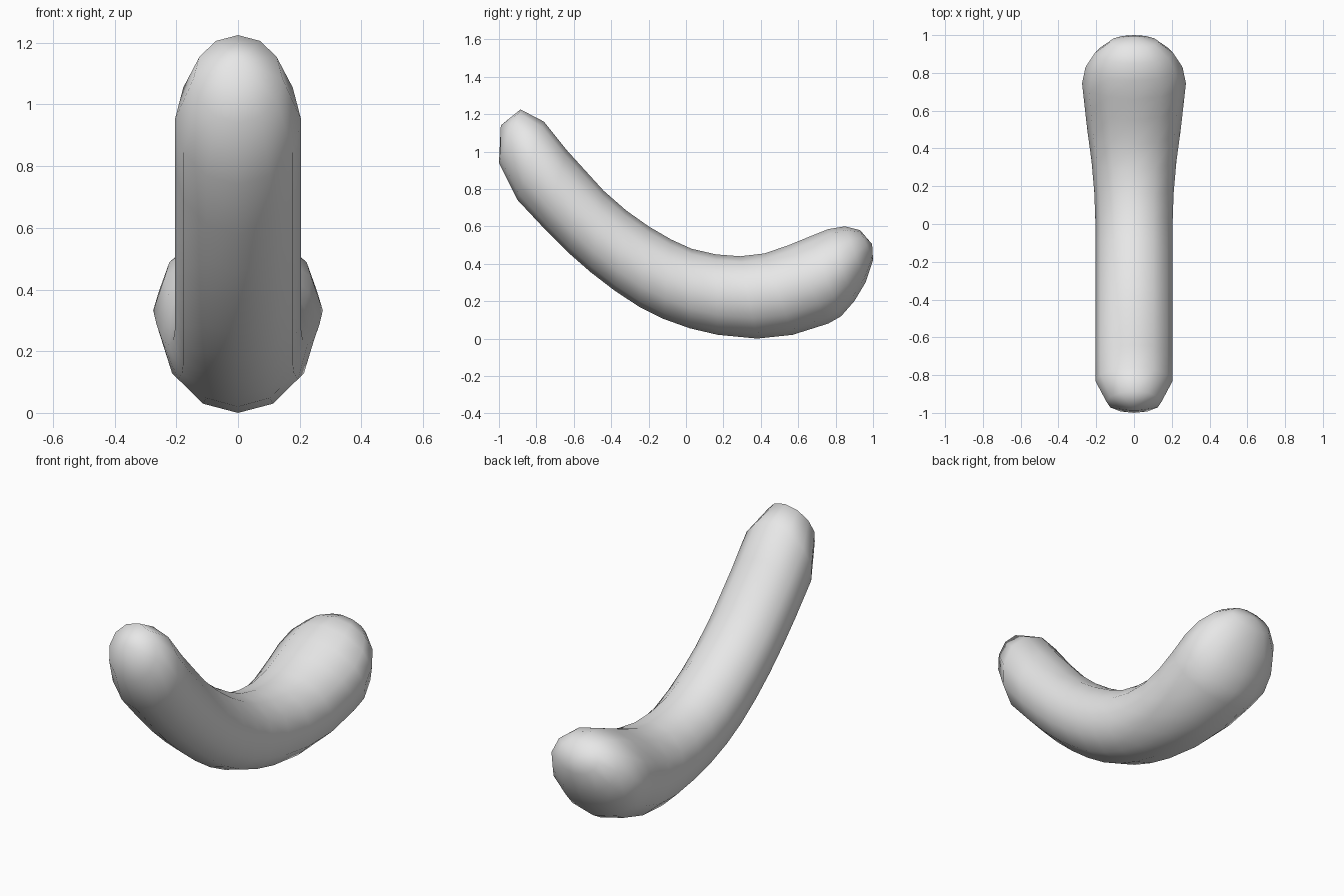
import bpy, bmesh, math
from mathutils import Vector

if "Cube" in bpy.data.objects:
    bpy.data.objects.remove(bpy.data.objects["Cube"])

SIDES = 12

# Rings from front to back: lower (y, z), upper (y, z), half width
RINGS = [
    (-1.00, 0.94, -0.885, 1.225, 0.145),
    (-0.90, 0.74, -0.76, 1.16, 0.205),
    (-0.75, 0.58, -0.64, 1.01, 0.205),
    (-0.63, 0.46, -0.54, 0.90, 0.205),
    (-0.51, 0.355, -0.44, 0.79, 0.205),
    (-0.38, 0.255, -0.32, 0.685, 0.205),
    (-0.25, 0.17, -0.20, 0.60, 0.205),
    (-0.12, 0.105, -0.08, 0.53, 0.205),
    (0.02, 0.055, 0.03, 0.48, 0.205),
    (0.17, 0.02, 0.16, 0.45, 0.21),
    (0.38, 0.00, 0.29, 0.44, 0.225),
    (0.57, 0.02, 0.42, 0.455, 0.247),
    (0.76, 0.08, 0.55, 0.50, 0.265),
    (0.83, 0.12, 0.66, 0.545, 0.275),
    (0.90, 0.20, 0.76, 0.585, 0.257),
    (0.96, 0.30, 0.85, 0.60, 0.208),
    (1.00, 0.42, 0.93, 0.58, 0.125),
]
FRONT_TIP = (0, -0.99, 1.14)
BACK_TIP = (0, 0.995, 0.505)

bm = bmesh.new()

# Curved body: oval rings joined by quads
loops = []
for y0, z0, y1, z1, width in RINGS:
    centre = Vector((0, (y0 + y1) / 2, (z0 + z1) / 2))
    up = Vector((0, (y1 - y0) / 2, (z1 - z0) / 2))
    side = Vector((width, 0, 0))
    loops.append([bm.verts.new(centre + side * math.sin(a) + up * math.cos(a))
                  for a in (2 * math.pi * i / SIDES for i in range(SIDES))])
for a, b in zip(loops, loops[1:]):
    for i in range(SIDES):
        j = (i + 1) % SIDES
        bm.faces.new((a[i], a[j], b[j], b[i]))

# Rounded ends: triangle fans to a tip
for loop, tip in ((loops[0], FRONT_TIP), (loops[-1], BACK_TIP)):
    pole = bm.verts.new(tip)
    for i in range(SIDES):
        bm.faces.new((loop[i], loop[(i + 1) % SIDES], pole))

bmesh.ops.recalc_face_normals(bm, faces=bm.faces)
for face in bm.faces:
    face.smooth = True

mesh = bpy.data.meshes.new("curved_body")
bm.to_mesh(mesh)
bm.free()

grey = bpy.data.materials.new("light_grey")
grey.diffuse_color = (0.8, 0.8, 0.8, 1)
grey.use_nodes = True
grey.node_tree.nodes["Principled BSDF"].inputs["Base Color"].default_value = grey.diffuse_color
mesh.materials.append(grey)
bpy.context.collection.objects.link(bpy.data.objects.new("curved_body", mesh))
